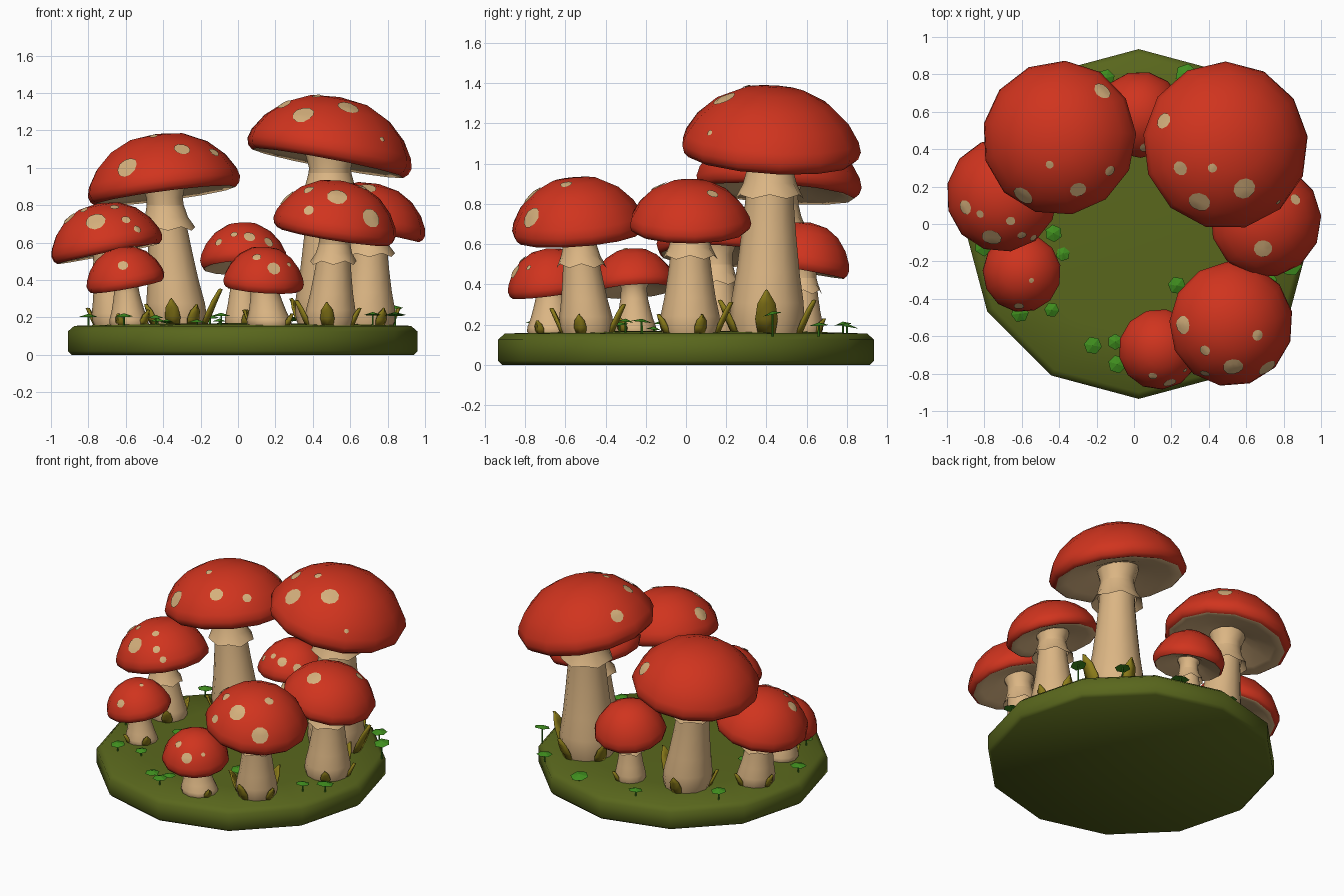
import bpy, bmesh, math, random
from mathutils import Vector, Matrix
from mathutils.bvhtree import BVHTree

if "Cube" in bpy.data.objects:
    bpy.data.objects.remove(bpy.data.objects["Cube"])
random.seed(4)

def mat(name, c):
    m = bpy.data.materials.new(name)
    m.diffuse_color = (*c, 1)
    m.use_nodes = True
    m.node_tree.nodes["Principled BSDF"].inputs["Base Color"].default_value = m.diffuse_color
    return m

RED = mat("cap_red", (0.63, 0.034, 0.013))
CREAM = mat("stem_cream", (0.71, 0.465, 0.23))
SPOT = mat("spot_cream", (0.66, 0.43, 0.2))
MOSS = mat("moss_green", (0.10, 0.135, 0.012))
BLADE = mat("blade_olive", (0.26, 0.2, 0.01))
CLOVER = mat("clover_green", (0.05, 0.27, 0.013))

def finish(name, bm, mats, angle=50):
    me = bpy.data.meshes.new(name)
    bm.to_mesh(me)
    bm.free()
    for m in mats:
        me.materials.append(m)
    ob = bpy.data.objects.new(name, me)
    bpy.context.collection.objects.link(ob)
    if angle:
        bpy.ops.object.select_all(action='DESELECT')
        ob.select_set(True)
        bpy.context.view_layer.objects.active = ob
        bpy.ops.object.shade_smooth_by_angle(angle=math.radians(angle))
    return ob

def lathe(profile, n, mx=Matrix(), red_from=None, wob=None, phase=0.0):
    """Spin (r, z) points; rows from red_from upward get material 1."""
    bm = bmesh.new()
    rings = []
    for i, (r, z) in enumerate(profile):
        if r < 1e-5:
            rings.append([bm.verts.new(mx @ Vector((0, 0, z)))])
            continue
        ring = []
        for k in range(n):
            a = math.tau * (k + phase) / n
            dz = wob[i] * (k % 2) if wob else 0
            ring.append(bm.verts.new(mx @ Vector((r * math.cos(a), r * math.sin(a), z + dz))))
        rings.append(ring)
    for i, (a, b) in enumerate(zip(rings, rings[1:])):
        for k in range(n):
            j = (k + 1) % n
            vs = [a[k % len(a)], a[j % len(a)], b[j % len(b)], b[k % len(b)]]
            f = bm.faces.new(list(dict.fromkeys(vs)))
            if red_from is not None and i >= red_from:
                f.material_index = 1
    bm.normal_update()
    return bm

# mossy base disc
base = [(0, 0), (0.915, 0), (0.935, 0.02), (0.935, 0.125), (0.9, 0.155), (0.6, 0.165), (0, 0.17)]
finish("moss_base", lathe(base, 12, Matrix.Translation((0.025, 0, 0))), [MOSS], 60)

CAP = [(0.2, 0.24), (0.5, 0.12), (0.75, 0.05), (0.92, 0.0), (0.975, 0.06), (1.0, 0.16), (0.97, 0.3),
       (0.85, 0.54), (0.64, 0.78), (0.36, 0.945), (0, 1.0)]
STEM = [(0.9, 0), (1.0, 0.08), (0.98, 0.17), (0.85, 0.33), (0.74, 0.52), (0.65, 0.7), (0.61, 0.9), (0.75, 1.0)]

def spot(name, bvh, view, p, q, r):
    """Thin plate hugging the cap, aimed from the front (x, z) or the top (x, y)."""
    if view == 'F':
        o, d = Vector((p, -3, q)), Vector((0, 1, 0))
    else:
        o, d = Vector((p, q, 3)), Vector((0, 0, -1))
    hit, nor, _, _ = bvh.ray_cast(o, d)
    if hit is None:
        return
    if nor.dot(d) > 0:
        nor = -nor
    u = nor.orthogonal().normalized()
    w = nor.cross(u)
    bm = bmesh.new()

    def put(x, y):
        s = hit + u * x + w * y
        h = bvh.ray_cast(s + nor * 0.1, -nor)[0] or s
        return bm.verts.new(h + nor * 0.006)
    c = put(0, 0)
    n = 10
    rings = []
    for f in (0.5, 1.0):
        rings.append([put(r * f * math.cos(math.tau * k / n), r * f * math.sin(math.tau * k / n)) for k in range(n)])
    for k in range(n):
        j = (k + 1) % n
        bm.faces.new((c, rings[0][k], rings[0][j]))
        bm.faces.new((rings[0][k], rings[1][k], rings[1][j], rings[0][j]))
    finish(name, bm, [SPOT])

def blade(name, x, y, ang, length, width):
    """Folded pointed leaf leaning away from a stem."""
    d = Vector((math.cos(ang), math.sin(ang), 0))
    s = Vector((-d.y, d.x, 0))
    bm = bmesh.new()
    rows = []
    for t, w in ((0, 0.75), (0.35, 1.0), (0.7, 0.8), (1.0, 0.12)):
        c = Vector((x, y, 0.15)) + d * (length * 0.45 * t) + Vector((0, 0, length * t))
        rows.append([bm.verts.new(c + s * (k * w * width / 2) - d * (0.012 * abs(k))) for k in (-1, 0, 1)])
    for a, b in zip(rows, rows[1:]):
        for k in (0, 1):
            bm.faces.new((a[k], a[k + 1], b[k + 1], b[k]))
    ob = finish(name, bm, [BLADE])
    m = ob.modifiers.new("thick", 'SOLIDIFY')
    m.thickness = 0.012

def mushroom(name, base_xy, r_stem, cap_xy, R, zc, ztop, tilt, skirt, spots, blades):
    bx, by = base_xy
    cx, cy = cap_xy
    z0 = 0.145
    h = ztop - zc
    # cap
    nrm = Vector((*tilt, 1)).normalized()
    q = Vector((0, 0, 1)).rotation_difference(nrm).to_matrix().to_4x4()
    centre = Vector((cx, cy, zc)) - Vector((nrm.x, nrm.y, 0)) * h * 0.17
    bm = lathe([(r * R, z * h) for r, z in CAP], 13, Matrix.Translation(centre) @ q, red_from=3,
               phase=random.random())
    bvh = BVHTree.FromBMesh(bm)
    finish(name + "_cap", bm, [CREAM, RED], 62)
    for i, s in enumerate(spots):
        spot(f"{name}_spot_{i}", bvh, *s)
    # stem, sheared from its foot to the cap centre
    hs = zc + 0.2 * h - z0
    lean = Matrix.Translation((bx, by, z0))
    lean[0][2] = (centre.x + nrm.x * h * 0.2 - bx) / hs
    lean[1][2] = (centre.y + nrm.y * h * 0.2 - by) / hs
    finish(name + "_stem", lathe([(r * r_stem, z * hs) for r, z in STEM], 12, lean), [CREAM])
    # hanging skirt ring
    if skirt:
        zt, zb = zc - 0.12 * R - z0, zc - 0.4 * R - z0
        zm = zt * 0.45 + zb * 0.55
        prof = [(0.62 * r_stem, zt), (0.72 * r_stem, zm), (0.92 * r_stem, zb), (0.68 * r_stem, zb + 0.03)]
        finish(name + "_skirt", lathe(prof, 12, lean, wob=[0, 0, -0.02, 0]), [CREAM])
    # blades around the foot
    for i, (deg, ln) in enumerate(blades):
        a = math.radians(deg)
        rr = r_stem * 0.98
        blade(f"{name}_blade_{i}", bx + rr * math.cos(a), by + rr * math.sin(a), a, ln, 0.025 + ln * 0.4)

mushroom("tall_right", (0.49, 0.4), 0.185, (0.49, 0.42), 0.45, 1.025, 1.385, (0.19, 0.06), True,
         [('T', 0.25, 0.3, 0.04), ('T', 0.42, 0.3, 0.025), ('T', 0.35, 0.12, 0.06), ('T', 0.59, 0.19, 0.06),
          ('T', 0.16, 0.55, 0.045), ('T', 0.77, 0.12, 0.015)],
         [(0, 0.22), (75, 0.17), (-70, 0.17), (150, 0.15)])
mushroom("tall_left", (-0.32, 0.45), 0.16, (-0.4, 0.46), 0.415, 0.85, 1.185, (-0.13, 0.07), True,
         [('F', -0.59, 1.0, 0.06), ('F', -0.3, 1.095, 0.045), ('F', -0.13, 1.08, 0.03),
          ('F', -0.45, 1.165, 0.022), ('T', -0.17, 0.71, 0.05)],
         [(-100, 0.15), (-15, 0.2), (-60, 0.12), (-150, 0.12), (100, 0.14)])
mushroom("front_right", (0.49, -0.49), 0.135, (0.52, -0.535), 0.335, 0.635, 0.935, (0.16, -0.08), True,
         [('F', 0.38, 0.88, 0.03), ('F', 0.53, 0.845, 0.055), ('F', 0.71, 0.73, 0.055),
          ('F', 0.66, 0.895, 0.03), ('F', 0.38, 0.77, 0.028), ('T', 0.26, -0.54, 0.05)],
         [(-95, 0.13), (-15, 0.1), (-165, 0.14), (75, 0.15)])
mushroom("right_side", (0.69, 0.02), 0.15, (0.705, 0.02), 0.305, 0.665, 0.92, (0.23, 0.0), True,
         [('T', 0.69, -0.13, 0.05), ('T', 0.86, 0.13, 0.03)],
         [(-60, 0.1), (20, 0.1), (80, 0.16)])
mushroom("left_side", (-0.65, 0.15), 0.125, (-0.705, 0.155), 0.305, 0.54, 0.815, (-0.2, 0.03), True,
         [('F', -0.76, 0.71, 0.055), ('F', -0.66, 0.785, 0.025), ('F', -0.82, 0.77, 0.022),
          ('F', -0.6, 0.72, 0.025), ('F', -0.54, 0.67, 0.022), ('T', -0.9, 0.09, 0.04)],
         [(170, 0.1), (-60, 0.12), (70, 0.1)])
mushroom("small_left", (-0.58, -0.25), 0.105, (-0.6, -0.26), 0.213, 0.365, 0.58, (-0.18, -0.07), False,
         [('F', -0.615, 0.475, 0.028), ('T', -0.55, -0.3, 0.014)],
         [(-40, 0.09), (-120, 0.07)])
mushroom("small_front", (0.17, -0.67), 0.12, (0.135, -0.67), 0.218, 0.355, 0.58, (0.07, -0.13), False,
         [('F', 0.19, 0.46, 0.036), ('F', 0.1, 0.52, 0.024), ('F', 0.27, 0.48, 0.014)],
         [(160, 0.09), (-30, 0.07)])
mushroom("small_back", (0.03, 0.58), 0.1, (0.03, 0.585), 0.235, 0.465, 0.71, (-0.03, 0.18), True,
         [('F', 0.06, 0.63, 0.032), ('F', -0.02, 0.64, 0.02), ('F', -0.1, 0.6, 0.022), ('F', 0.16, 0.6, 0.03)],
         [(-80, 0.09), (60, 0.08)])

# clover sprigs: a thin stalk with a small tilted five-sided leaf
clovers = [(-0.43, -0.05), (-0.38, -0.16), (-0.61, -0.48), (-0.44, -0.46), (-0.22, -0.65), (-0.1, -0.63),
           (-0.09, -0.75), (0.23, -0.33), (-0.8, -0.12), (-0.15, 0.78), (0.72, -0.3), (0.83, 0.43),
           (0.65, 0.66), (-0.62, 0.52), (0.28, 0.8), (0.84, -0.22)]
for i, (x, y) in enumerate(clovers):
    r = random.uniform(0.045, 0.062) if i > 7 else random.uniform(0.036, 0.05)
    z = random.uniform(0.195, 0.24) if i > 7 else random.uniform(0.18, 0.225)
    if i == 11:
        z = 0.26
    tilt = Matrix.Rotation(random.uniform(-0.2, 0.2), 4, 'X') @ Matrix.Rotation(random.random() * 6, 4, 'Z')
    leaf = lathe([(0, -0.006), (r, -0.01), (0, 0.006)], 6, Matrix.Translation((x, y, z)) @ tilt)
    finish(f"clover_leaf_{i}", leaf, [CLOVER], 0)
    stalk = lathe([(0.006, 0.14), (0.005, z)], 5, Matrix.Translation((x, y, 0)))
    finish(f"clover_stalk_{i}", stalk, [CLOVER], 0)
